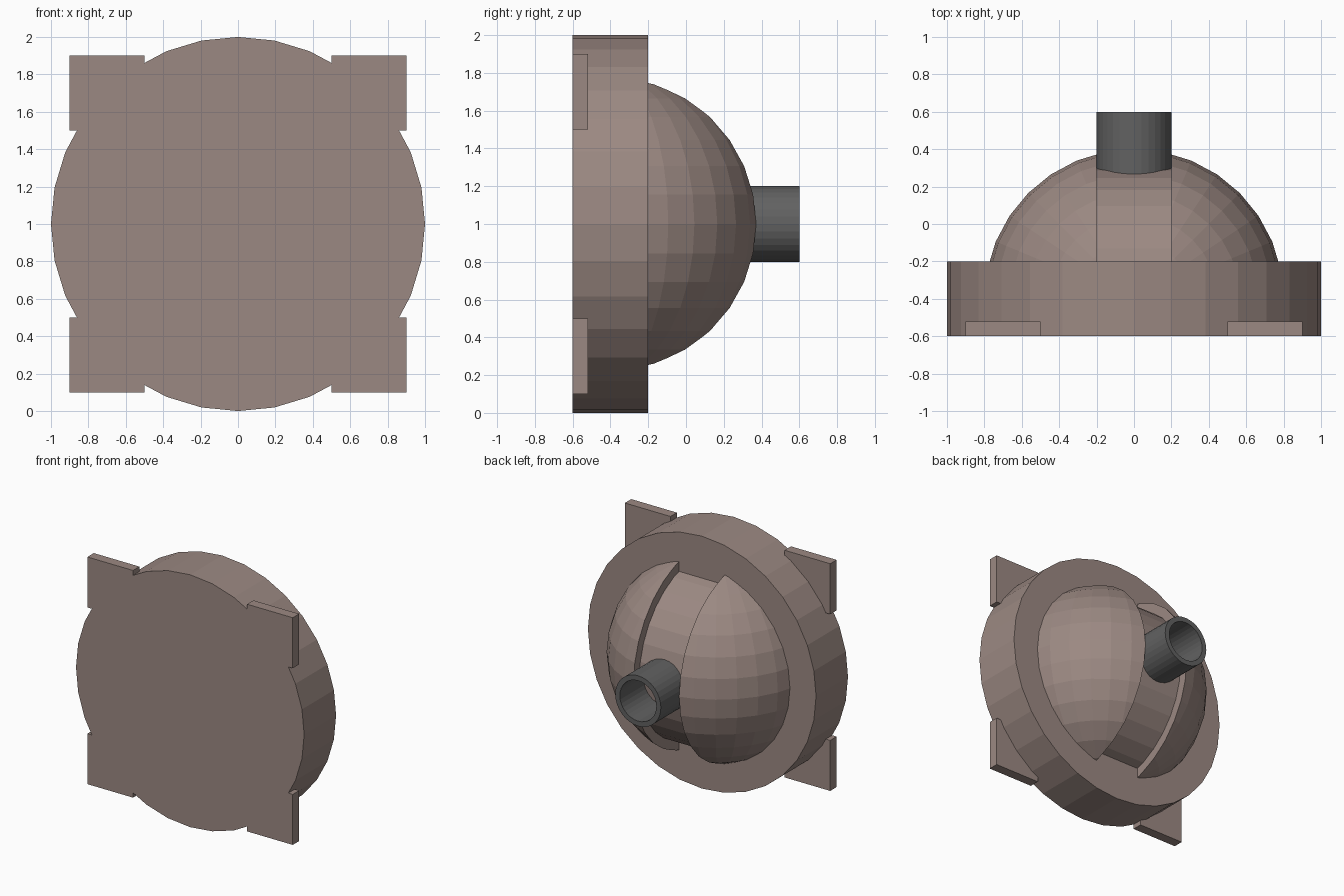
import bpy, bmesh, math
from mathutils import Matrix, Vector

if "Cube" in bpy.data.objects:
    bpy.data.objects.remove(bpy.data.objects["Cube"])


def material(name, rgb):
    m = bpy.data.materials.new(name)
    m.diffuse_color = (*rgb, 1)
    m.use_nodes = True
    m.node_tree.nodes["Principled BSDF"].inputs["Base Color"].default_value = m.diffuse_color
    return m


BROWN = material("clay_brown", (0.33, 0.25, 0.225))
DARK = material("dark_grey", (0.12, 0.12, 0.12))
ALONG_Y = Matrix.Rotation(math.pi / 2, 4, 'X')
ALONG_X = Matrix.Rotation(math.pi / 2, 4, 'Y')
DOME_CENTRE = Matrix.Translation((0, -0.4, 1))


def finish(name, bm, mat):
    bmesh.ops.recalc_face_normals(bm, faces=bm.faces[:])
    me = bpy.data.meshes.new(name)
    bm.to_mesh(me)
    bm.free()
    me.materials.append(mat)
    ob = bpy.data.objects.new(name, me)
    bpy.context.collection.objects.link(ob)
    return ob


def cylinder(bm, radius, length, matrix):
    bmesh.ops.create_cone(bm, cap_ends=True, segments=32, radius1=radius,
                          radius2=radius, depth=length, matrix=matrix)


def cut(bm, point, keep_direction):
    """Slice the mesh, keep one side and close the opening."""
    res = bmesh.ops.bisect_plane(
        bm, geom=bm.verts[:] + bm.edges[:] + bm.faces[:], dist=1e-5,
        plane_co=Vector(point), plane_no=Vector(keep_direction), clear_inner=True)
    edges = [e for e in res["geom_cut"] if isinstance(e, bmesh.types.BMEdge)]
    bmesh.ops.edgeloop_fill(bm, edges=edges)


# Round base plate
bm = bmesh.new()
cylinder(bm, 1.0, 0.4, Matrix.Translation((0, -0.4, 1)) @ ALONG_Y)
finish("base_disc", bm, BROWN)

# Four thin corner tabs
for sx, side in ((-1, "left"), (1, "right")):
    for sz, level in ((-1, "lower"), (1, "upper")):
        bm = bmesh.new()
        bmesh.ops.create_cube(bm, size=1, matrix=Matrix.Translation(
            (0.7 * sx, -0.56, 1 + 0.7 * sz)) @ Matrix.Diagonal((0.4, 0.08, 0.4, 1)))
        finish(f"corner_tab_{level}_{side}", bm, BROWN)

# Dome shells either side of the slot
for sx, side in ((-1, "left"), (1, "right")):
    bm = bmesh.new()
    bmesh.ops.create_uvsphere(bm, u_segments=32, v_segments=16, radius=0.8,
                              matrix=DOME_CENTRE)
    cut(bm, (0.2 * sx, 0, 0), (sx, 0, 0))
    cut(bm, (0, -0.25, 0), (0, 1, 0))
    finish(f"dome_shell_{side}", bm, BROWN)

# Recessed drum inside the slot
bm = bmesh.new()
cylinder(bm, 0.7, 0.4, DOME_CENTRE @ ALONG_X)
cut(bm, (0, -0.25, 0), (0, 1, 0))
finish("slot_drum", bm, BROWN)

# Hollow barrel: ring profile spun around the y axis
bm = bmesh.new()
loops = []
for radius, y in ((0.2, 0.22), (0.2, 0.6), (0.16, 0.6), (0.16, 0.22)):
    loops.append([bm.verts.new((radius * math.cos(a), y, 1 + radius * math.sin(a)))
                  for a in (2 * math.pi * i / 32 for i in range(32))])
for k in range(4):
    a, b = loops[k], loops[(k + 1) % 4]
    for i in range(32):
        j = (i + 1) % 32
        bm.faces.new((a[i], a[j], b[j], b[i]))
finish("barrel", bm, DARK)
